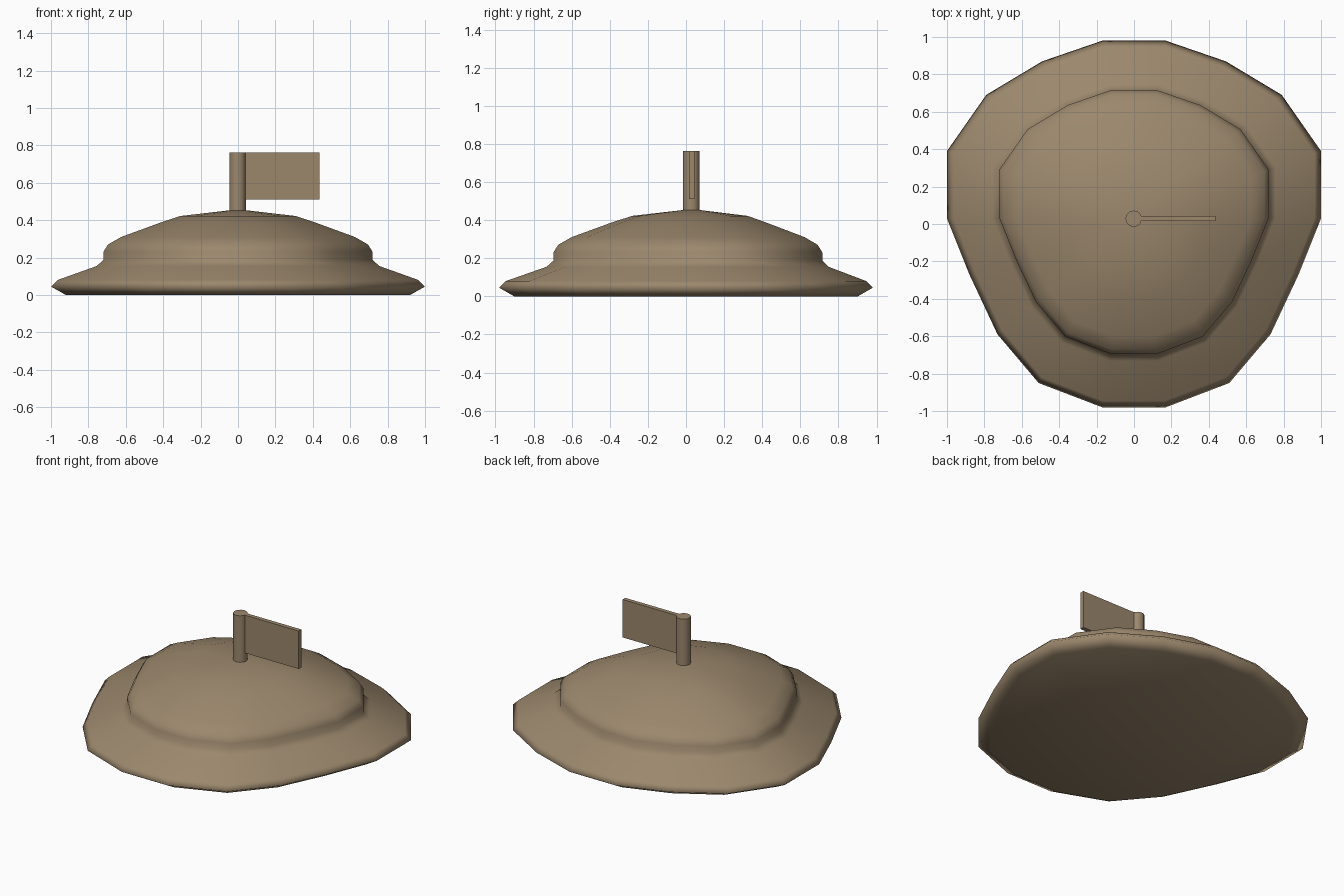
import bpy
import bmesh
import math

if "Cube" in bpy.data.objects:
    bpy.data.objects.remove(bpy.data.objects["Cube"])

earth = bpy.data.materials.new("earth brown")
earth.diffuse_color = (0.33, 0.245, 0.152, 1)
earth.use_nodes = True
earth.node_tree.nodes["Principled BSDF"].inputs["Base Color"].default_value = earth.diffuse_color


def add_object(name, bm):
    bmesh.ops.recalc_face_normals(bm, faces=bm.faces)
    mesh = bpy.data.meshes.new(name)
    bm.to_mesh(mesh)
    bm.free()
    mesh.materials.append(earth)
    obj = bpy.data.objects.new(name, mesh)
    bpy.context.collection.objects.link(obj)
    return obj


# Mound: a rounded, tapering outline, mirrored in x and stacked in rings
half = [(0.17, 0.98), (0.49, 0.87), (0.79, 0.69), (1.0, 0.39), (1.0, 0.03),
        (0.88, -0.27), (0.73, -0.59), (0.51, -0.85), (0.17, -0.98)]
outline = half + [(-x, y) for x, y in reversed(half)]

# Each ring: scale, height, shift in y
profile = [(0.92, 0.0, 0.0), (1.0, 0.045, 0.0), (0.965, 0.08, 0.0),
           (0.755, 0.155, 0.008), (0.72, 0.187, 0.01), (0.72, 0.23, 0.01),
           (0.695, 0.27, 0.01), (0.625, 0.31, 0.011), (0.42, 0.385, 0.015),
           (0.31, 0.422, 0.02)]

bm = bmesh.new()
rings = [[bm.verts.new((x * s, y * s + dy, z)) for x, y in outline]
         for s, z, dy in profile]
count = len(outline)
for low, high in zip(rings, rings[1:]):
    for i in range(count):
        j = (i + 1) % count
        bm.faces.new((low[i], low[j], high[j], high[i]))
bm.faces.new(rings[0])
tip = bm.verts.new((0, 0.03, 0.458))
for i in range(count):
    bm.faces.new((rings[-1][i], rings[-1][(i + 1) % count], tip))
for face in bm.faces:
    face.smooth = True
add_object("mound", bm)

# Pole standing on the summit
bm = bmesh.new()
bmesh.ops.create_cone(bm, cap_ends=True, segments=12, radius1=0.044,
                      radius2=0.044, depth=0.34)
bmesh.ops.translate(bm, vec=(-0.002, 0.028, 0.592), verts=bm.verts)
pole = add_object("pole", bm)
bpy.context.view_layer.objects.active = pole
pole.select_set(True)
bpy.ops.object.shade_smooth_by_angle(angle=math.radians(35))

# Flag: thin rectangular plate
bm = bmesh.new()
bmesh.ops.create_cube(bm, size=1)
bmesh.ops.scale(bm, vec=(0.41, 0.028, 0.252), verts=bm.verts)
bmesh.ops.translate(bm, vec=(0.23, 0.03, 0.636), verts=bm.verts)
add_object("flag", bm)
